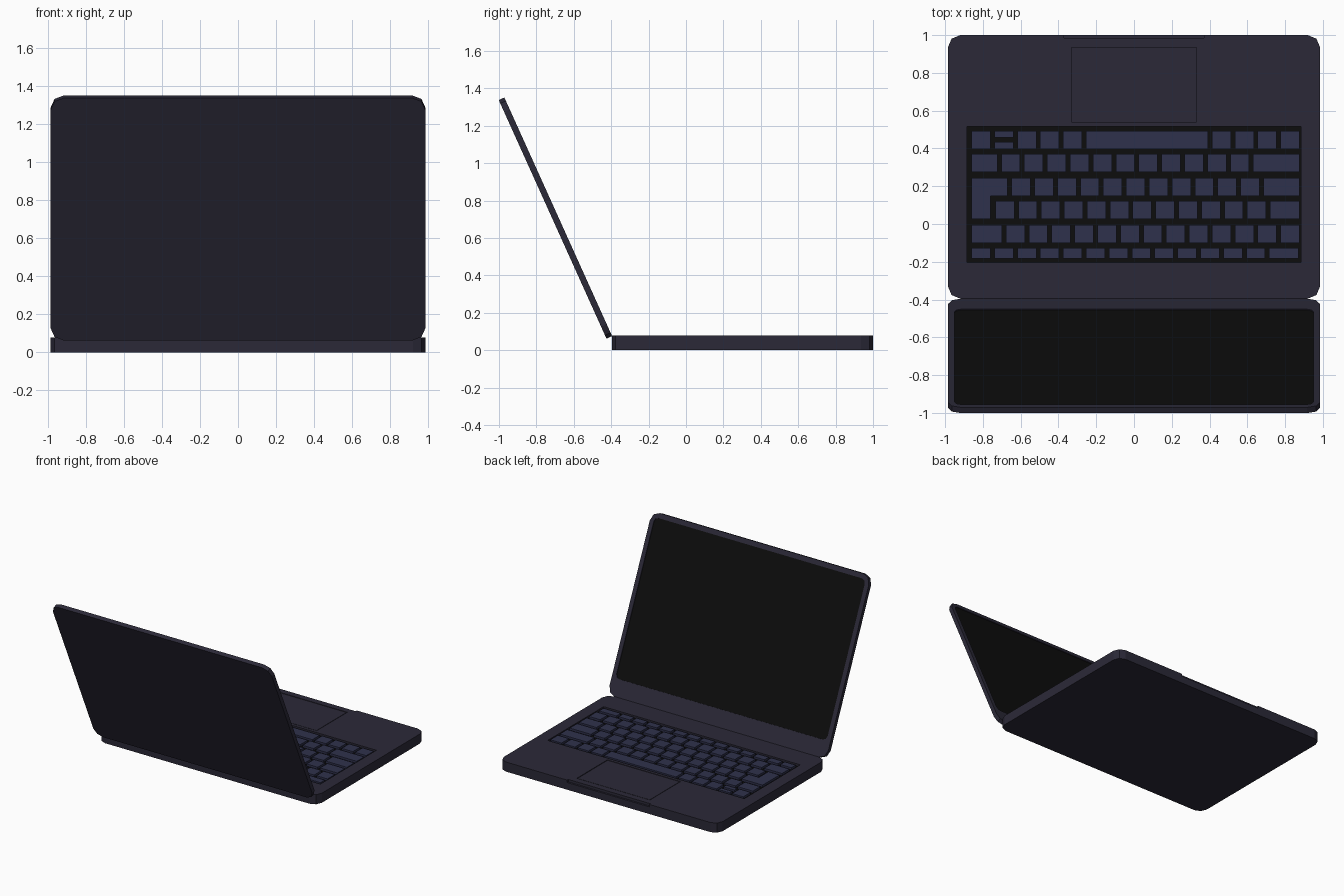
import bpy, bmesh
from math import sin, cos, pi, radians
from mathutils import Matrix

if "Cube" in bpy.data.objects:
    bpy.data.objects.remove(bpy.data.objects["Cube"])


def material(name, rgb):
    m = bpy.data.materials.new(name)
    m.diffuse_color = (*rgb, 1)
    m.use_nodes = True
    m.node_tree.nodes["Principled BSDF"].inputs["Base Color"].default_value = m.diffuse_color
    return m


CASE = material("dark_case", (0.024, 0.022, 0.039))
KEYS = material("key_blue", (0.028, 0.031, 0.072))
BLACK = material("black", (0.004, 0.004, 0.004))


def rounded(x0, x1, y0, y1, r=0.0, seg=2):
    """Counter-clockwise rectangle outline with faceted corners."""
    if r == 0:
        return [(x0, y0), (x1, y0), (x1, y1), (x0, y1)]
    centres = [(x1 - r, y1 - r), (x0 + r, y1 - r), (x0 + r, y0 + r), (x1 - r, y0 + r)]
    pts = []
    for q, (cx, cy) in enumerate(centres):
        for i in range(seg + 1):
            a = q * pi / 2 + i / seg * pi / 2
            pts.append((cx + r * cos(a), cy + r * sin(a)))
    return pts


def add_prism(bm, outline, z0, z1):
    low = [bm.verts.new((x, y, z0)) for x, y in outline]
    high = [bm.verts.new((x, y, z1)) for x, y in outline]
    bm.faces.new(low[::-1])
    bm.faces.new(high)
    n = len(low)
    for i in range(n):
        j = (i + 1) % n
        bm.faces.new((low[i], low[j], high[j], high[i]))


def prisms(name, outlines, z0, z1, mat=CASE, matrix=None):
    bm = bmesh.new()
    for o in outlines:
        add_prism(bm, o, z0, z1)
    if matrix:
        bm.transform(matrix)
    me = bpy.data.meshes.new(name)
    bm.to_mesh(me)
    bm.free()
    me.materials.append(mat)
    ob = bpy.data.objects.new(name, me)
    bpy.context.collection.objects.link(ob)
    return ob


def cut(target, outline, z0, z1, matrix=None):
    cutter = prisms("cutter", [outline], z0, z1, CASE, matrix)
    mod = target.modifiers.new("cut", 'BOOLEAN')
    mod.operation = 'DIFFERENCE'
    mod.solver = 'EXACT'
    mod.object = cutter
    bpy.context.view_layer.objects.active = target
    bpy.ops.object.modifier_apply(modifier=mod.name)
    bpy.data.objects.remove(cutter, do_unlink=True)


# Base with keyboard well, trackpad recess and thumb notch
TOP = 0.078
base = prisms("base", [rounded(-0.985, 0.985, -0.395, 1.0, 0.065)], 0, TOP)
cut(base, rounded(-0.885, 0.885, -0.205, 0.515), TOP - 0.022, 0.2)
cut(base, rounded(-0.33, 0.33, 0.54, 0.935), TOP - 0.008, 0.2)
cut(base, rounded(-0.37, 0.37, 0.985, 1.1), TOP - 0.02, 0.2)
prisms("keyboard_floor", [rounded(-0.885, 0.885, -0.205, 0.515)], TOP - 0.026, TOP - 0.018, BLACK)
prisms("trackpad", [rounded(-0.325, 0.325, 0.545, 0.93)], TOP - 0.01, TOP - 0.001)

# Keys: each row is (y low, y high, first unit, key widths in units)
UNIT, GAP, LEFT = 0.1212, 0.021, -0.86
rows = [
    (0.397, 0.492, 0, [1]),
    (0.397, 0.492, 2, [1, 1, 1, 5.5, 1, 1, 1, 1]),
    (0.397, 0.433, 1, [1]),
    (0.459, 0.492, 1, [1]),
    (0.275, 0.370, 0, [1.3] + [1] * 11 + [2.2]),
    (0.148, 0.243, 1.75, [1] * 11 + [1.75]),
    (0.026, 0.122, 1.04, [1] * 12 + [1.46]),
    (-0.100, -0.005, 0, [1.5] + [1] * 13),
    (-0.183, -0.127, 0, [1] * 13 + [1.45]),
]
outlines = []
for y0, y1, u, widths in rows:
    for w in widths:
        x = LEFT + u * UNIT
        outlines.append(rounded(x, x + w * UNIT - GAP, y0, y1))
        u += w
xa, xb = LEFT + UNIT - GAP, LEFT + 1.75 * UNIT - GAP
outlines.append([(LEFT, 0.026), (xa, 0.026), (xa, 0.148), (xb, 0.148), (xb, 0.243), (LEFT, 0.243)])
prisms("keys", outlines, TOP - 0.02, TOP - 0.001, KEYS)

# Lid, modelled flat (screen face at z = 0) and tilted open at the hinge
tilt = Matrix.Translation((0, -0.395, 0.075)) @ Matrix.Rotation(radians(114.3), 4, 'X')
lid = prisms("lid", [rounded(-0.985, 0.985, 0, 1.4, 0.07)], 0, 0.033, CASE, tilt)
opening = rounded(-0.95, 0.95, 0.135, 1.362, 0.035)
cut(lid, opening, -0.1, 0.008, tilt)
prisms("screen", [opening], 0.006, 0.012, BLACK, tilt)
